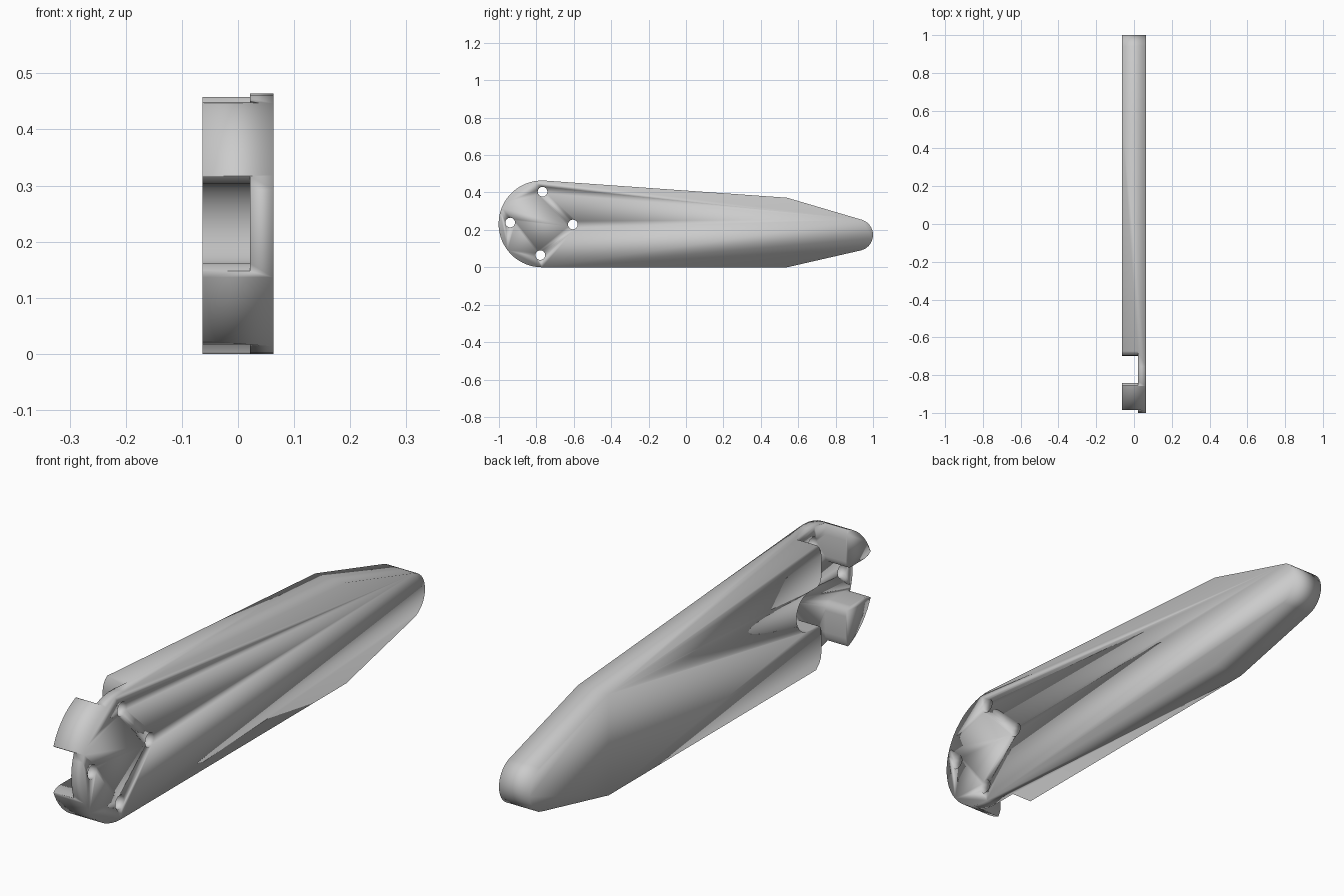
import bpy, bmesh, math

if "Cube" in bpy.data.objects:
    bpy.data.objects.remove(bpy.data.objects["Cube"])

CY, CZ = -0.77, 0.232      # centre of the round end and of the cross socket
FLOOR = 0.021              # x of the socket floor
HALF = 0.063               # half thickness


def prism(name, pts, x0, x1):
    """Extrude a closed (y, z) outline along x."""
    bm = bmesh.new()
    face = bm.faces.new([bm.verts.new((x0, y, z)) for y, z in pts])
    top = bmesh.ops.extrude_face_region(bm, geom=[face])
    verts = [v for v in top["geom"] if isinstance(v, bmesh.types.BMVert)]
    bmesh.ops.translate(bm, verts=verts, vec=(x1 - x0, 0, 0))
    bmesh.ops.recalc_face_normals(bm, faces=bm.faces)
    me = bpy.data.meshes.new(name)
    bm.to_mesh(me)
    bm.free()
    ob = bpy.data.objects.new(name, me)
    bpy.context.collection.objects.link(ob)
    return ob


def arc(cy, cz, r, a0, a1, n):
    return [(cy + r * math.cos(math.radians(a0 + (a1 - a0) * i / n)),
             cz + r * math.sin(math.radians(a0 + (a1 - a0) * i / n))) for i in range(n + 1)]


def cut(target, cutter):
    mod = target.modifiers.new(cutter.name, 'BOOLEAN')
    mod.operation, mod.solver, mod.object = 'DIFFERENCE', 'EXACT', cutter
    bpy.context.view_layer.objects.active = target
    bpy.ops.object.modifier_apply(modifier=mod.name)
    bpy.data.objects.remove(cutter)


# Arm: round root, long taper, small round tip
outline = arc(CY, CZ, 0.232, 86, 270, 28)
outline += [(0.54, 0.0)] + arc(0.915, 0.173, 0.085, -76, 72, 14) + [(0.54, 0.372)]
arm = prism("arm", outline, -HALF, HALF)

# Cross socket: one closed round arm, three open arms flared at the rim
W, F = 0.071, 0.03
cross = []
for k in range(4):
    if k == 0:
        side = arc(0.145, 0, W, -90, 90, 14)
    else:
        half = [(0.18, W), (0.20, W + 0.004), (0.215, W + 0.013), (0.228, W + 0.028), (0.30, W + 0.028)]
        side = [(u, -v) for u, v in half] + [(u, v) for u, v in reversed(half)]
    side += arc(W + F, W + F, F, 270, 180, 5)
    c, s = [(1, 0), (0, 1), (-1, 0), (0, -1)][k]
    cross += [(CY + c * u - s * v, CZ + s * u + c * v) for u, v in side]
cut(arm, prism("socket_cutter", cross, -0.1, FLOOR))

# Four screw holes through the socket floor
for y, z in [(-0.767, 0.404), (-0.94, 0.239), (-0.779, 0.065), (-0.605, 0.229)]:
    cut(arm, prism("hole_cutter", arc(y, z, 0.026, 0, 337.5, 15), -0.1, 0.1))

# Smooth shading
for p in arm.data.polygons:
    p.use_smooth = True
